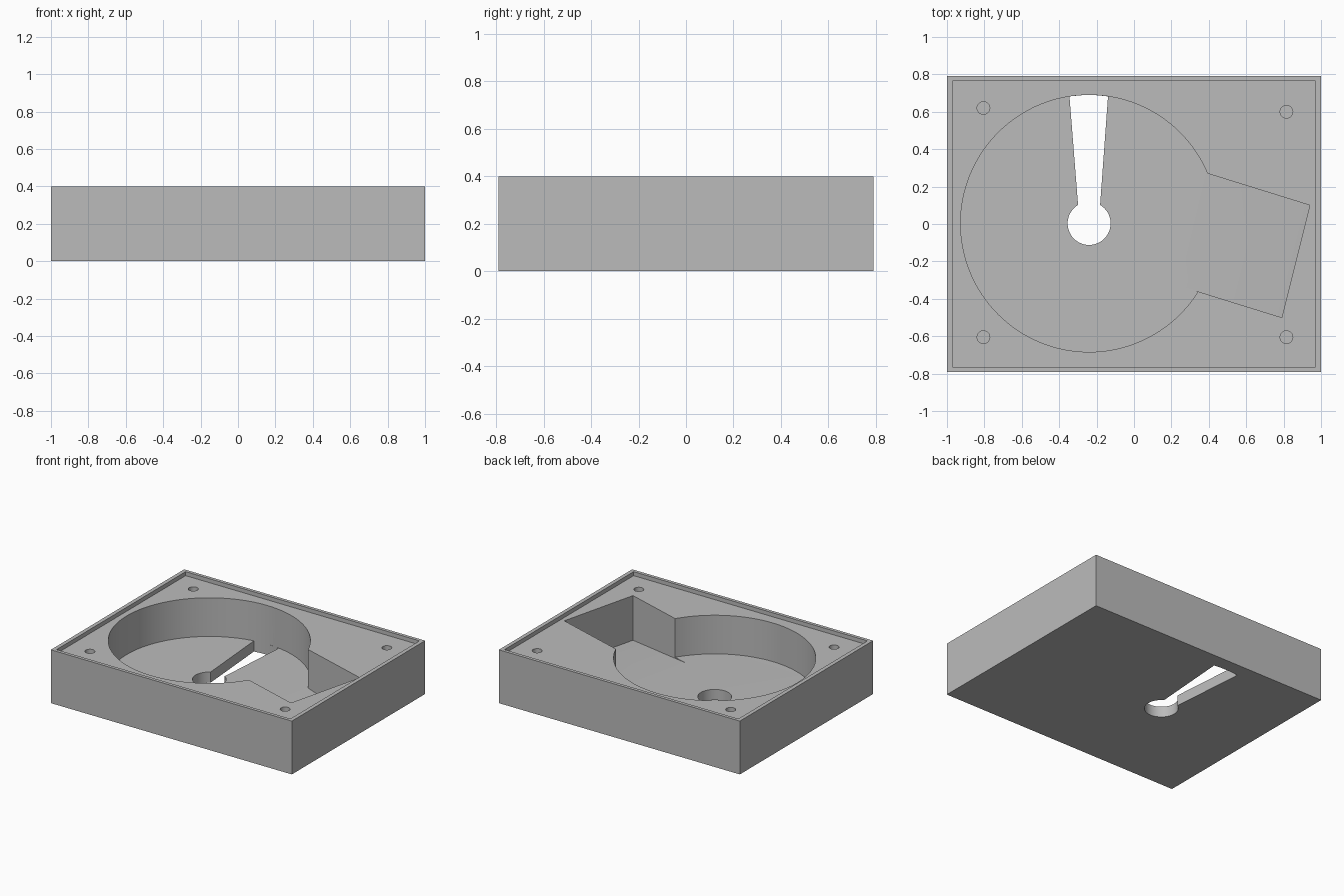
import bpy
import bmesh
from math import cos, sin, pi

if "Cube" in bpy.data.objects:
    bpy.data.objects.remove(bpy.data.objects["Cube"])

TOP, LEDGE, FLOOR = 0.4, 0.37, 0.08
CENTRE = (-0.24, 0.003)

grey = bpy.data.materials.new("plain grey")
grey.use_nodes = True
grey.diffuse_color = (0.5, 0.5, 0.5, 1)
grey.node_tree.nodes["Principled BSDF"].inputs["Base Color"].default_value = (0.5, 0.5, 0.5, 1)


def prism(name, outline, bottom, top):
    """Upright solid on an outline; bottom is one height or one per corner."""
    if not isinstance(bottom, (list, tuple)):
        bottom = [bottom] * len(outline)
    bm = bmesh.new()
    low = [bm.verts.new((x, y, z)) for (x, y), z in zip(outline, bottom)]
    high = [bm.verts.new((x, y, top)) for x, y in outline]
    bm.faces.new(low)
    bm.faces.new(high)
    for i in range(len(low)):
        j = (i + 1) % len(low)
        bm.faces.new((low[i], low[j], high[j], high[i]))
    bmesh.ops.recalc_face_normals(bm, faces=bm.faces)
    mesh = bpy.data.meshes.new(name)
    bm.to_mesh(mesh)
    bm.free()
    mesh.materials.append(grey)
    obj = bpy.data.objects.new(name, mesh)
    bpy.context.collection.objects.link(obj)
    return obj


def rectangle(hx, hy):
    return [(-hx, -hy), (hx, -hy), (hx, hy), (-hx, hy)]


def circle(centre, radius, sides):
    return [(centre[0] + radius * cos(2 * pi * i / sides),
             centre[1] + radius * sin(2 * pi * i / sides)) for i in range(sides)]


housing = prism("housing", rectangle(1, 0.79), 0, TOP)

# Side pocket: skewed box whose floor slopes down to its outer end
outer = [(0.79, -0.5), (0.94, 0.1)]
inner = [(x - 0.74, y + 0.23) for x, y in reversed(outer)]

cutters = [
    prism("lid_recess", rectangle(0.97, 0.765), LEDGE, 0.5),
    prism("round_pocket", circle(CENTRE, 0.687, 128), FLOOR, 0.5),
    prism("side_pocket", outer + inner, [0.035, 0.035, 0.0955, 0.0955], 0.5),
    prism("centre_hole", circle(CENTRE, 0.115, 48), -0.1, 0.2),
    prism("wedge_slot", [(-0.295, 0.05), (-0.185, 0.05), (-0.139, 0.682),
                         (-0.19, 0.688), (-0.24, 0.69), (-0.29, 0.688),
                         (-0.345, 0.682)], -0.1, 0.2),
]

# Blind screw holes in the corners
for x, y in [(-0.805, 0.62), (0.815, 0.6), (0.815, -0.605), (-0.805, -0.605)]:
    cutters.append(prism("screw_hole", circle((x, y), 0.034, 24), 0.12, 0.5))

# Carve every cutter out of the housing
bpy.context.view_layer.objects.active = housing
for cutter in cutters:
    mod = housing.modifiers.new(cutter.name, "BOOLEAN")
    mod.operation = "DIFFERENCE"
    mod.solver = "EXACT"
    mod.object = cutter
    bpy.ops.object.modifier_apply(modifier=mod.name)
    bpy.data.objects.remove(cutter)

bpy.ops.object.select_all(action="DESELECT")
housing.select_set(True)
bpy.ops.object.shade_smooth_by_angle(angle=pi / 9)
